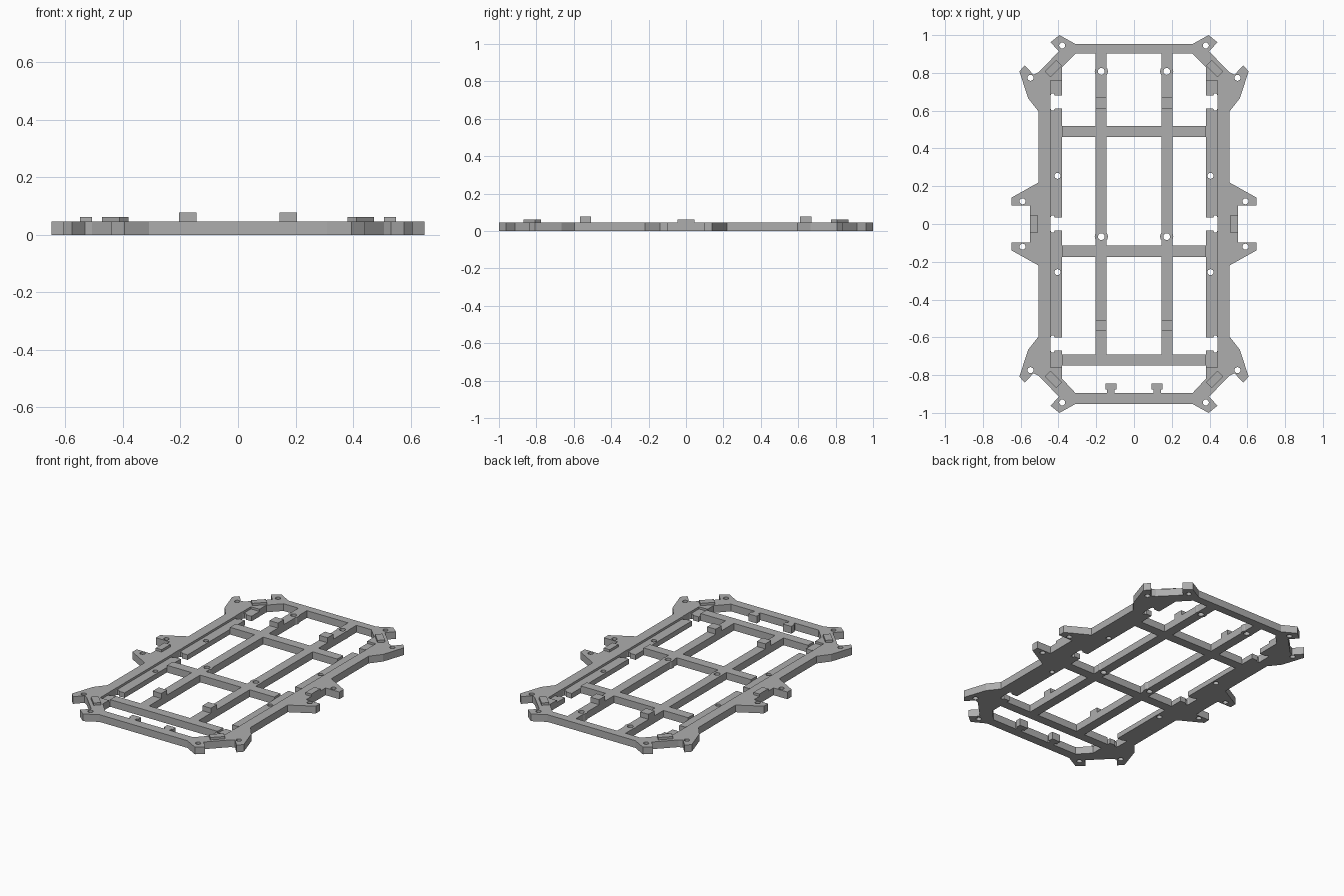
import bpy, bmesh, math

if "Cube" in bpy.data.objects:
    bpy.data.objects.remove(bpy.data.objects["Cube"])

T = 0.046        # plate thickness
STEP = 0.032     # height of the lowered inner ledge

grey = bpy.data.materials.new("plain_grey")
grey.diffuse_color = (0.42, 0.42, 0.42, 1)
grey.use_nodes = True
grey.node_tree.nodes["Principled BSDF"].inputs["Base Color"].default_value = grey.diffuse_color


def prisms(name, shapes, z0, z1):
    """One object made of straight prisms, each from an outline of (x, y) points."""
    bm = bmesh.new()
    for pts in shapes:
        face = bm.faces.new([bm.verts.new((x, y, z0)) for x, y in pts])
        ext = bmesh.ops.extrude_face_region(bm, geom=[face])
        verts = [g for g in ext["geom"] if isinstance(g, bmesh.types.BMVert)]
        bmesh.ops.translate(bm, verts=verts, vec=(0, 0, z1 - z0))
    bmesh.ops.recalc_face_normals(bm, faces=bm.faces[:])
    me = bpy.data.meshes.new(name)
    bm.to_mesh(me)
    bm.free()
    me.materials.append(grey)
    ob = bpy.data.objects.new(name, me)
    bpy.context.collection.objects.link(ob)
    return ob


def rect(x0, x1, y0, y1):
    return [(x0, y0), (x1, y0), (x1, y1), (x0, y1)]


def circle(cx, cy, r, n=16):
    return [(cx + r * math.cos(2 * math.pi * i / n),
             cy + r * math.sin(2 * math.pi * i / n)) for i in range(n)]


def flip_x(shape):
    return [(-x, y) for x, y in reversed(shape)]


def flip_y(shape):
    return [(x, -y) for x, y in reversed(shape)]


def both(shapes):
    return shapes + [flip_x(s) for s in shapes]


def four(shapes):
    return both(shapes + [flip_y(s) for s in shapes])


def combine(target, tool, op):
    """Apply a boolean and remove the helper."""
    m = target.modifiers.new("bool", "BOOLEAN")
    m.object, m.operation, m.solver = tool, op, "EXACT"
    bpy.context.view_layer.objects.active = target
    bpy.ops.object.modifier_apply(modifier=m.name)
    bpy.data.objects.remove(tool)


# outer plate, one quarter outline mirrored twice
quarter = [(0.31, 0.953), (0.395, 1.0), (0.442, 0.962), (0.397, 0.914),
           (0.507, 0.802), (0.532, 0.79), (0.578, 0.84), (0.607, 0.808),
           (0.56, 0.665), (0.505, 0.595), (0.505, 0.22), (0.648, 0.14),
           (0.648, 0.097), (0.55, 0.097)]
half = quarter + flip_y(quarter)
frame = prisms("chassis_frame", [half + flip_x(half)], 0, T)

# openings between rails and cross bars
rows = [(-0.69, -0.175), (-0.115, 0.46)]
side = [rect(0.205, 0.38, a, b) for a, b in rows]
side.append([(0.205, 0.52), (0.38, 0.52), (0.38, 0.83), (0.31, 0.902), (0.205, 0.902)])
middle = [rect(-0.145, 0.145, a, b) for a, b in rows + [(0.52, 0.902)]]
front = [(0.38, -0.748), (0.38, -0.82), (0.31, -0.895)]
front = front + flip_x(front)
combine(frame, prisms("cut_openings", both(side) + middle + [front], -0.1, 0.2), "DIFFERENCE")

# lowered ledge along the inside of both side rails
combine(frame, prisms("cut_ledge", both([rect(0.379, 0.441, -0.76, 0.76)]), STEP, 0.2),
        "DIFFERENCE")


# relieved notches in the side rails
def notch(cy, h=0.034):
    up = [(0.442, h), (0.437, h + 0.011), (0.425, h + 0.011), (0.419, h), (0.36, h)]
    return [(x, y + cy) for x, y in up + flip_y(up)]


combine(frame, prisms("cut_notches", both([notch(c) for c in (-0.635, 0, 0.645)]), -0.1, 0.2),
        "DIFFERENCE")

# round bosses on the two long inner rails
boss_spots = [(0.173, 0.808), (0.173, -0.067)]
combine(frame, prisms("add_bosses", both([circle(x, y, 0.035) for x, y in boss_spots]), 0, T),
        "UNION")

# screw holes
holes = four([circle(x, y, 0.016) for x, y in
              [(0.38, 0.945), (0.548, 0.774), (0.405, 0.255), (0.59, 0.12)]])
holes += both([circle(x, y, 0.018) for x, y in boss_spots])
combine(frame, prisms("cut_holes", holes, -0.1, 0.2), "DIFFERENCE")

# T-shaped clips on the front bar
clip = [(0.103, -0.90), (0.143, -0.90), (0.143, -0.877), (0.152, -0.877),
        (0.152, -0.845), (0.092, -0.845), (0.092, -0.877), (0.103, -0.877)]
prisms("front_clips", both([clip]), 0, T)

# raised blocks on the inner rails
prisms("rail_blocks", both([rect(0.145, 0.205, 0.61, 0.67), rect(0.145, 0.205, -0.567, -0.507)]),
       T - 0.01, 0.078)

# raised pads on the side rails between the arms
prisms("side_pads", both([rect(0.508, 0.55, -0.045, 0.045)]), T - 0.01, 0.061)

# raised diagonal pads at the corners
a, b = 0.043 * math.sqrt(0.5), 0.022 * math.sqrt(0.5)
cx, cy = 0.427, 0.822
pad = [(cx + a + b, cy - a + b), (cx - a + b, cy + a + b),
       (cx - a - b, cy + a - b), (cx + a - b, cy - a - b)]
prisms("corner_pads", four([pad]), T - 0.01, 0.061)
